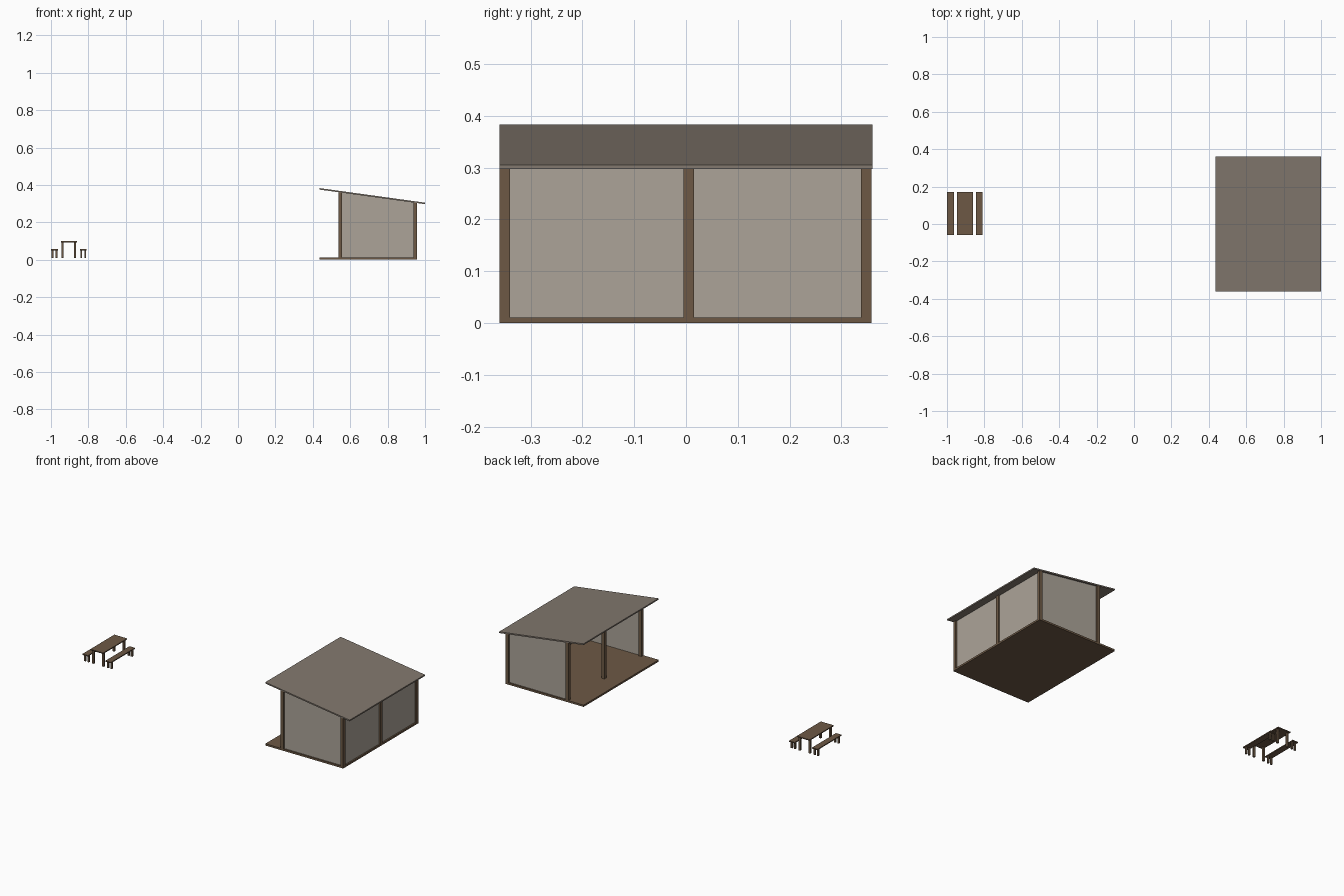
import bpy, bmesh

if "Cube" in bpy.data.objects:
    bpy.data.objects.remove(bpy.data.objects["Cube"])


def material(name, rgb):
    lin = [(c / 255 / 12.92) if c / 255 <= 0.04045 else ((c / 255 + 0.055) / 1.055) ** 2.4 for c in rgb]
    m = bpy.data.materials.new(name)
    m.diffuse_color = (*lin, 1)
    m.use_nodes = True
    m.node_tree.nodes["Principled BSDF"].inputs["Base Color"].default_value = m.diffuse_color
    return m


WOOD = material("brown_wood", (109, 89, 69))
PANEL = material("pale_panel", (172, 164, 153))
ROOF = material("grey_roof", (130, 120, 110))


def roof_under(x):
    # height of the roof's underside at x
    return 0.375 - (x - 0.435) * 0.078 / 0.565


def block(name, x0, x1, y0, y1, z0, top, mat):
    # box whose top is a height or a function of x
    # bottom may be a function of x too
    lo = z0 if callable(z0) else (lambda x: z0)
    hi = top if callable(top) else (lambda x: top)
    bm = bmesh.new()
    bmesh.ops.create_cube(bm, size=1)
    for v in bm.verts:
        x = x1 if v.co.x > 0 else x0
        y = y1 if v.co.y > 0 else y0
        v.co = (x, y, hi(x) if v.co.z > 0 else lo(x))
    me = bpy.data.meshes.new(name)
    bm.to_mesh(me)
    bm.free()
    me.materials.append(mat)
    ob = bpy.data.objects.new(name, me)
    bpy.context.collection.objects.link(ob)
    return ob


# shelter floor and sloping roof
block("floor", 0.435, 0.957, -0.36, 0.358, 0, 0.011, WOOD)
block("roof", 0.435, 1.0, -0.36, 0.36, roof_under, lambda x: roof_under(x) + 0.008, ROOF)

# posts: open side and rear side
POST_Y = [(-0.36, -0.34), (-0.005, 0.015), (0.338, 0.358)]
for side, x0, x1 in (("open_side", 0.536, 0.557), ("rear", 0.937, 0.957)):
    for y0, y1 in POST_Y:
        block(side + "_post", x0, x1, y0, y1, 0.011, roof_under, WOOD)

# thin wall panels between the posts
for y in (-0.35, 0.348):
    block("side_wall", 0.557, 0.937, y - 0.0015, y + 0.0015, 0.011, roof_under, PANEL)
for (_, y0), (y1, _) in zip(POST_Y, POST_Y[1:]):
    block("rear_wall", 0.9455, 0.9485, y0, y1, 0.011, roof_under, PANEL)

# picnic table and two benches
Y0, Y1 = -0.06, 0.17


def table(name, x0, x1, height, thick, leg, inset_x, inset_y):
    block(name + "_top", x0, x1, Y0, Y1, height - thick, height, WOOD)
    for lx in (x0 + inset_x, x1 - inset_x - leg):
        for ly in (Y0 + inset_y, Y1 - inset_y - leg):
            block(name + "_leg", lx, lx + leg, ly, ly + leg, 0.009, height - thick, WOOD)


table("table", -0.947, -0.861, 0.099, 0.006, 0.011, 0.004, 0.012)
table("left_bench", -1.0, -0.963, 0.056, 0.006, 0.010, 0.003, 0.012)
table("right_bench", -0.846, -0.809, 0.056, 0.006, 0.010, 0.003, 0.012)
